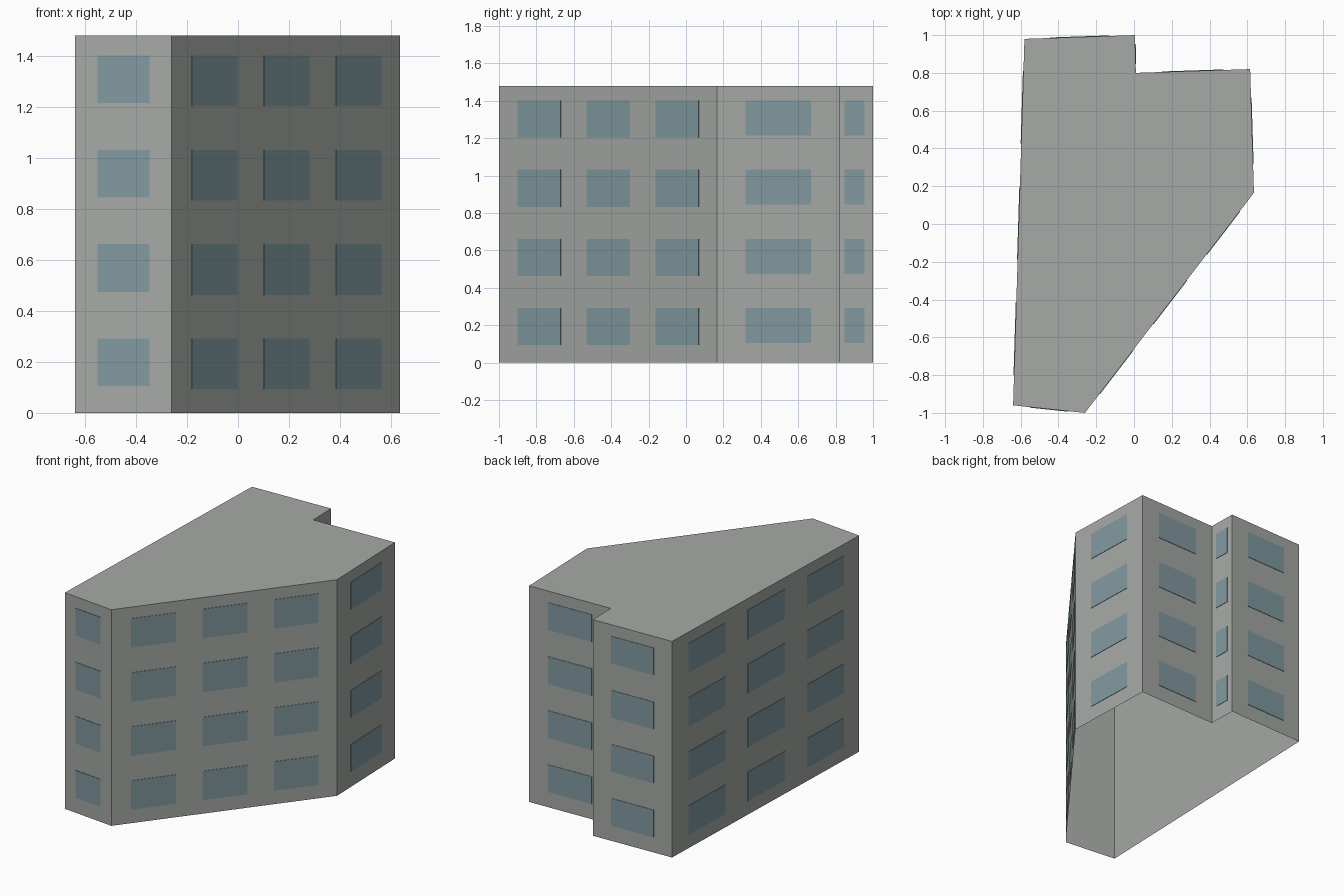
import bpy
import bmesh
from mathutils import Vector

cube = bpy.data.objects.get("Cube")
if cube:
    bpy.data.objects.remove(cube, do_unlink=True)


def make_material(name, rgb):
    mat = bpy.data.materials.new(name)
    mat.use_nodes = True
    mat.diffuse_color = (*rgb, 1)
    mat.node_tree.nodes["Principled BSDF"].inputs["Base Color"].default_value = (*rgb, 1)
    return mat


def make_object(name, bm, mat):
    mesh = bpy.data.meshes.new(name)
    bm.to_mesh(mesh)
    bm.free()
    mesh.materials.append(mat)
    obj = bpy.data.objects.new(name, mesh)
    bpy.context.collection.objects.link(obj)
    return obj


concrete = make_material("concrete grey", (0.38, 0.40, 0.38))
glass = make_material("window blue", (0.22, 0.32, 0.355))

HEIGHT = 1.48
FLOORS = 4
STOREY = HEIGHT / FLOORS
PLATE = 0.003
UP = Vector((0, 0, 1))

# Footprint, counter-clockwise, with the number of window columns
# on the wall that starts at each corner
footprint = [
    ("front", -0.64, -0.96, 1),
    ("diagonal", -0.26, -1.0, 3),
    ("right_side", 0.635, 0.165, 1),
    ("back_right", 0.615, 0.82, 1),
    ("notch", 0.01, 0.80, 1),
    ("back_left", 0.005, 1.0, 1),
    ("left_side", -0.58, 0.98, 3),
]
corners = [Vector((x, y, 0)) for _, x, y, _ in footprint]

# Building shell: walls and a flat roof, open underneath
bm = bmesh.new()
low = [bm.verts.new(c) for c in corners]
high = [bm.verts.new(c + UP * HEIGHT) for c in corners]
for i in range(len(low)):
    j = (i + 1) % len(low)
    bm.faces.new((low[i], low[j], high[j], high[i]))
bm.faces.new(high)
make_object("building_shell", bm, concrete)

# Window spans as fractions of the wall length, and sill height
spans = {
    1: ([(0.235, 0.77)], 0.105),
    3: ([(0.087, 0.285), (0.403, 0.602), (0.72, 0.917)], 0.093),
}


def add_window(bm, a, b, bottom, top, normal):
    """Thin glass plate standing on the wall, without a back face."""
    ring = [a + UP * bottom, b + UP * bottom, b + UP * top, a + UP * top]
    back = [bm.verts.new(p) for p in ring]
    front = [bm.verts.new(p + normal * PLATE) for p in ring]
    bm.faces.new(front)
    for i in range(4):
        j = (i + 1) % 4
        bm.faces.new((back[i], back[j], front[j], front[i]))


# Windows, one object per wall
for i, (name, _, _, columns) in enumerate(footprint):
    start, end = corners[i], corners[(i + 1) % len(corners)]
    normal = (end - start).cross(UP).normalized()
    bm = bmesh.new()
    columns_at, sill = spans[columns]
    for floor in range(FLOORS):
        base = floor * STOREY
        for u, v in columns_at:
            add_window(bm, start.lerp(end, u), start.lerp(end, v),
                       base + sill, base + 0.292, normal)
    make_object(name + "_windows", bm, glass)
